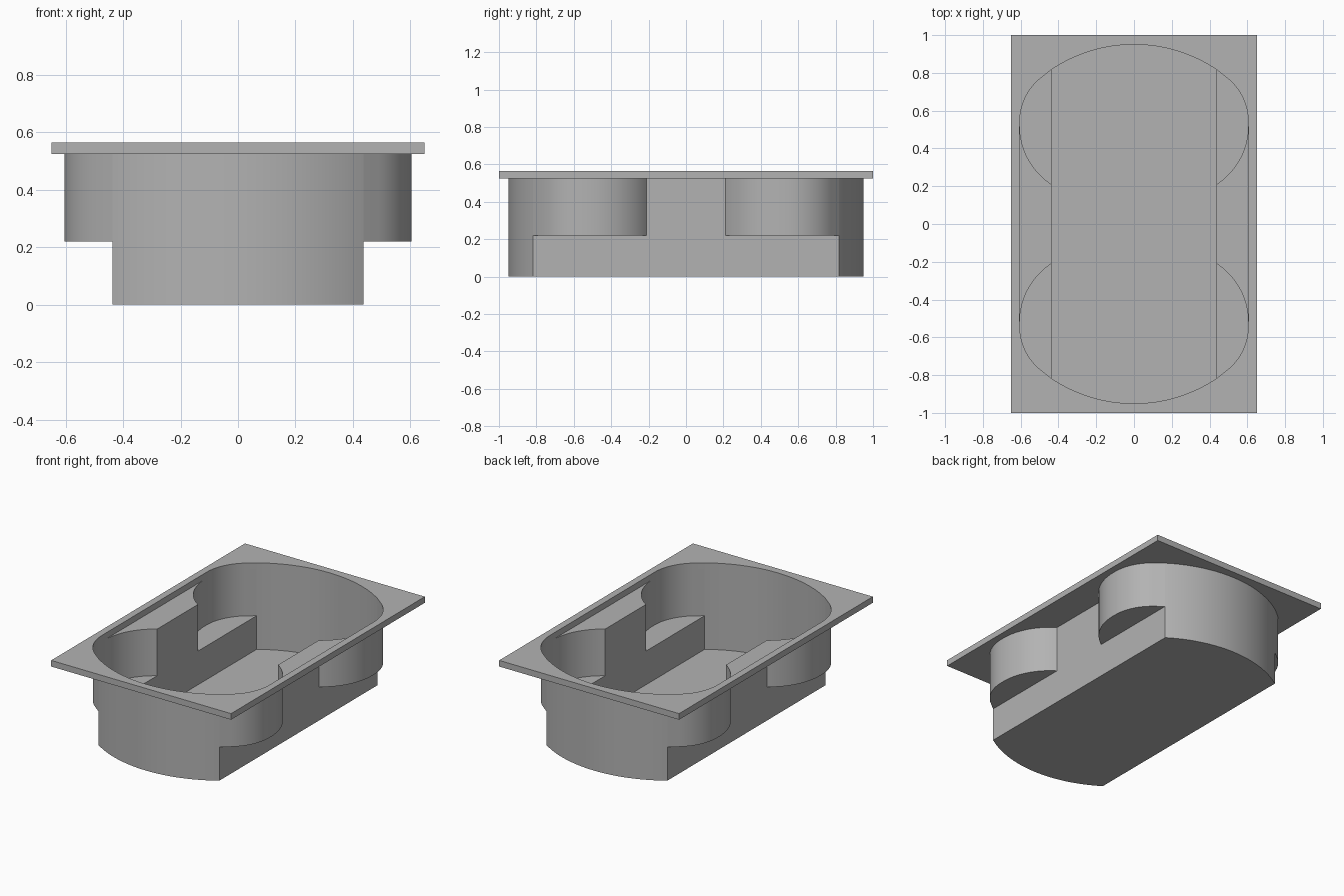
import bpy, bmesh
from math import sin, cos, asin, radians, hypot

cube = bpy.data.objects.get("Cube")
if cube:
    bpy.data.objects.remove(cube)

grey = bpy.data.materials.new("mid grey")
grey.use_nodes = True
colour = (0.45, 0.45, 0.45, 1)
grey.diffuse_color = colour
grey.node_tree.nodes["Principled BSDF"].inputs["Base Color"].default_value = colour

# Main dimensions
HALF_W, HALF_L = 0.65, 1.0          # rim plate
TOP, UNDER, SHELF = 0.565, 0.525, 0.22
WELL_X, LOBE_X, END_Y = 0.437, 0.605, 0.95
NECK_Y, SIDE_Y, CORNER_Y, SHOULDER_Y = 0.21, 0.52, 0.54, 0.817


def arc(cx, cy, r, start, end, steps):
    return [(cx + r * cos(start + (end - start) * i / steps),
             cy + r * sin(start + (end - start) * i / steps)) for i in range(steps + 1)]


# Plan curves of one quarter, all running counter-clockwise
depth = LOBE_X - WELL_X
neck_r = (depth ** 2 + (SIDE_Y - NECK_Y) ** 2) / (2 * depth)
neck = arc(LOBE_X - neck_r, SIDE_Y, neck_r, -asin((SIDE_Y - NECK_Y) / neck_r), 0, 16)
neck[0] = (WELL_X, NECK_Y)

slope = radians(52)
nx, ny = cos(slope), sin(slope)
corner_r = (nx * (WELL_X - LOBE_X) + ny * (SHOULDER_Y - CORNER_Y)) / (1 - nx)
corner = arc(LOBE_X - corner_r, CORNER_Y, corner_r, 0, slope, 14)
shoulder = corner + [(WELL_X, SHOULDER_Y)]

sag = END_Y - SHOULDER_Y
end_r = (WELL_X ** 2 + sag ** 2) / (2 * sag)
a = asin(WELL_X / end_r)
end = arc(0, END_Y - end_r, end_r, radians(90) - a, radians(90), 16)
end[0], end[-1] = (WELL_X, SHOULDER_Y), (0, END_Y)

lobe = neck + shoulder
opening = [(LOBE_X, 0), neck[-1]] + shoulder + end[1:]


def face(bm, pts):
    bm.faces.new([bm.verts.new(p) for p in pts])


def flat(bm, path, z, up=True):
    pts = [(x, y, z) for x, y in path]
    face(bm, pts if up else pts[::-1])


def wall(bm, path, low, high):
    # Vertical strip facing the left-hand side of the path
    for (ax, ay), (bx, by) in zip(path, path[1:]):
        face(bm, [(ax, ay, high), (bx, by, high), (bx, by, low), (ax, ay, low)])


def finish(name, bm):
    # Weld one quarter and mirror it into the whole part
    bmesh.ops.remove_doubles(bm, verts=bm.verts, dist=0.0002)
    mesh = bpy.data.meshes.new(name)
    bm.to_mesh(mesh)
    bm.free()
    mesh.materials.append(grey)
    obj = bpy.data.objects.new(name, mesh)
    bpy.context.collection.objects.link(obj)
    bpy.ops.object.select_all(action='DESELECT')
    obj.select_set(True)
    bpy.context.view_layer.objects.active = obj
    bpy.ops.object.shade_smooth_by_angle(angle=radians(30))
    mirror = obj.modifiers.new("Mirror", 'MIRROR')
    mirror.use_axis = (True, True, False)


# Rim plate with the rounded opening
bm = bmesh.new()
outer = [(0, HALF_L), (HALF_W, HALF_L), (HALF_W, 0)]
ring = opening + outer
flat(bm, ring, TOP, up=False)
flat(bm, ring, UNDER)
wall(bm, opening, UNDER, TOP)
wall(bm, outer, UNDER, TOP)
finish("rim_plate", bm)

# Central well: floor, long sides and curved ends
bm = bmesh.new()
flat(bm, [(0, 0), (WELL_X, 0)] + end, 0)
wall(bm, end, 0, UNDER)
wall(bm, [(WELL_X, 0), (WELL_X, NECK_Y)], 0, UNDER)
wall(bm, [(WELL_X, NECK_Y), (WELL_X, SHOULDER_Y)], 0, SHELF)
finish("central_well", bm)

# Side lobes with raised shelves
bm = bmesh.new()
flat(bm, lobe, SHELF)
wall(bm, lobe, SHELF, UNDER)
finish("side_lobes", bm)

# Ledges between the lobes
bm = bmesh.new()
flat(bm, [(WELL_X, 0), (LOBE_X, 0)] + neck[::-1], UNDER)
finish("side_ledges", bm)
